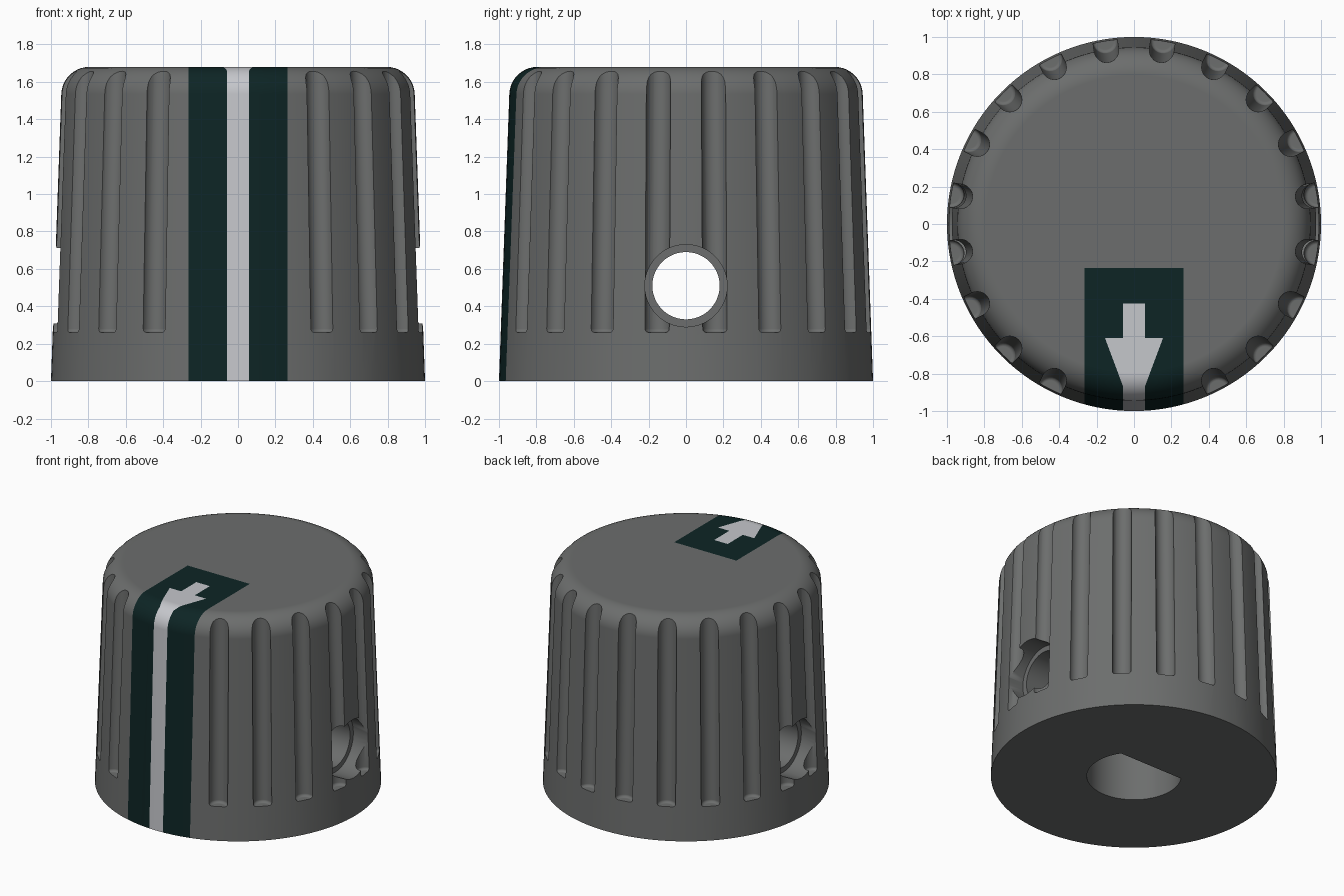
import bpy, bmesh
from math import sin, cos, radians, asin, pi
from mathutils import Vector, Matrix

if "Cube" in bpy.data.objects:
    bpy.data.objects.remove(bpy.data.objects["Cube"], do_unlink=True)

HEIGHT, TAPER, FILLET = 1.68, 0.036, 0.15
PANEL_X, PANEL_Y, STRIPE_X = 0.265, -0.235, 0.058
HEAD_X, HEAD_Y, TIP_Y, TAIL_Y = 0.155, -0.61, -0.87, -0.425


def wall(z):
    """Outer radius of the tapered side."""
    return 1 - TAPER * z


def material(name, rgb):
    m = bpy.data.materials.new(name)
    m.use_nodes = True
    m.diffuse_color = (*rgb, 1)
    bsdf = m.node_tree.nodes["Principled BSDF"]
    bsdf.inputs["Base Color"].default_value = (*rgb, 1)
    bsdf.inputs["Roughness"].default_value = 0.6
    return m


def to_object(bm, name):
    bmesh.ops.recalc_face_normals(bm, faces=bm.faces[:])
    mesh = bpy.data.meshes.new(name)
    bm.to_mesh(mesh)
    bm.free()
    obj = bpy.data.objects.new(name, mesh)
    bpy.context.collection.objects.link(obj)
    return obj


# Knob body: tapered side with a rounded top edge, turned about z
bm = bmesh.new()
zc = HEIGHT - FILLET
profile = [(1, 0)]
for i in range(11):
    a = radians(2 + 88 * i / 10)
    profile.append((wall(zc) - FILLET + FILLET * cos(a), zc + FILLET * sin(a)))
verts = [bm.verts.new((r, 0, z)) for r, z in profile]
edges = [bm.edges.new(pair) for pair in zip(verts, verts[1:])]
bmesh.ops.spin(bm, geom=verts + edges, cent=(0, 0, 0), axis=(0, 0, 1),
               angle=2 * pi, steps=128, use_merge=False)
bmesh.ops.remove_doubles(bm, verts=bm.verts[:], dist=1e-4)
bmesh.ops.holes_fill(bm, edges=[e for e in bm.edges if e.is_boundary], sides=0)
bmesh.ops.recalc_face_normals(bm, faces=bm.faces[:])


def cut(point, normal, test):
    """Split the outer faces that pass the test along a vertical plane."""
    bm.normal_update()
    faces = [f for f in bm.faces
             if f.normal.z > 0.01 and test(f.calc_center_median())]
    geom = set(faces)
    for f in faces:
        geom.update(f.edges)
        geom.update(f.verts)
    bmesh.ops.bisect_plane(bm, geom=list(geom), dist=1e-5,
                           plane_co=(*point, 0), plane_no=(*normal, 0))


def in_panel(c):
    return abs(c.x) < PANEL_X and c.y < PANEL_Y


# Outlines of the pointer panel, stripe and arrow
cut((0, PANEL_Y), (0, 1), lambda c: c.z > HEIGHT - 0.001)
for s in (-1, 1):
    cut((s * PANEL_X, 0), (1, 0), lambda c: c.y < PANEL_Y)
for y in (TAIL_Y, HEAD_Y):
    cut((0, y), (0, 1), in_panel)
for s in (-1, 1):
    cut((s * STRIPE_X, 0), (1, 0), lambda c: in_panel(c) and c.y < TAIL_Y)
for s in (-1, 1):
    cut((s * HEAD_X, HEAD_Y), (s * (HEAD_Y - TIP_Y), STRIPE_X - HEAD_X),
        lambda c: in_panel(c) and -0.9 < c.y < HEAD_Y)


# Colour by position inside the outlines
def arrow_half_width(y):
    if y > TAIL_Y:
        return 0
    if y > HEAD_Y:
        return STRIPE_X
    t = (HEAD_Y - y) / (HEAD_Y - TIP_Y)
    return max(STRIPE_X, HEAD_X + (STRIPE_X - HEAD_X) * t)


bm.normal_update()
for f in bm.faces:
    c = f.calc_center_median()
    if f.normal.z > 0.01 and in_panel(c):
        f.material_index = 2 if abs(c.x) < arrow_half_width(c.y) else 1

knob = to_object(bm, "knob_body")
for m in (material("body_grey", (0.15, 0.155, 0.153)),
          material("panel_dark_teal", (0.004, 0.018, 0.018)),
          material("pointer_light_grey", (0.56, 0.57, 0.60))):
    knob.data.materials.append(m)
bpy.context.view_layer.objects.active = knob
knob.select_set(True)


def subtract(cutter_bm, name):
    cutter = to_object(cutter_bm, name)
    cutter.hide_render = True
    mod = knob.modifiers.new(name, "BOOLEAN")
    mod.operation, mod.solver, mod.object = "DIFFERENCE", "EXACT", cutter
    bpy.ops.object.modifier_apply(modifier=mod.name)
    bpy.data.objects.remove(cutter, do_unlink=True)


# Grip grooves that follow the taper, left out behind the pointer
cutters = bmesh.new()
low, high = 0.26, 1.8
for k in range(20):
    angle = 9 + 18 * k
    if angle in (261, 279):
        continue
    groove = bmesh.new()
    bmesh.ops.create_cone(groove, cap_ends=True, segments=24, radius1=0.066,
                          radius2=0.066, depth=high - low,
                          matrix=Matrix.Translation((0, 0, (low + high) / 2)))
    rim = [e for e in groove.edges if all(v.co.z < low + 0.01 for v in e.verts)]
    bmesh.ops.bevel(groove, geom=rim, offset=0.02, segments=3, profile=0.5,
                    affect="EDGES")
    for v in groove.verts:
        v.co.x += wall(v.co.z)
    groove.transform(Matrix.Rotation(radians(angle), 4, "Z"))
    part = bpy.data.meshes.new("groove")
    groove.to_mesh(part)
    groove.free()
    cutters.from_mesh(part)
    bpy.data.meshes.remove(part)
subtract(cutters, "groove_cutter")

# D-shaped shaft bore with its flat towards the back
bore = bmesh.new()
radius, flat = 0.33, 0.185
start = pi - asin(flat / radius)
sweep = pi + 2 * asin(flat / radius)
ring = [bore.verts.new((radius * cos(start + sweep * i / 48),
                        radius * sin(start + sweep * i / 48), -0.1))
        for i in range(49)]
base = bore.faces.new(ring)
top = bmesh.ops.extrude_face_region(bore, geom=[base])["geom"]
bmesh.ops.translate(bore, vec=Vector((0, 0, 1.3)),
                    verts=[v for v in top if isinstance(v, bmesh.types.BMVert)])
subtract(bore, "bore_cutter")


# Cross hole for the set screws, counterbored on both sides
def drill(x, r, length, name):
    hole = bmesh.new()
    place = Matrix.Translation((x, 0, 0.51)) @ Matrix.Rotation(pi / 2, 4, "Y")
    bmesh.ops.create_cone(hole, cap_ends=True, segments=48, radius1=r,
                          radius2=r, depth=length, matrix=place)
    subtract(hole, name)


drill(0, 0.18, 2.4, "cross_hole_cutter")
for s in (-1, 1):
    drill(s * 1.03, 0.22, 0.4, "counterbore_cutter")

# Smooth shading with crisp edges and clean flats
bpy.ops.object.shade_smooth_by_angle(angle=radians(35))
knob.modifiers.new("weighted_normals", "WEIGHTED_NORMAL").keep_sharp = True
